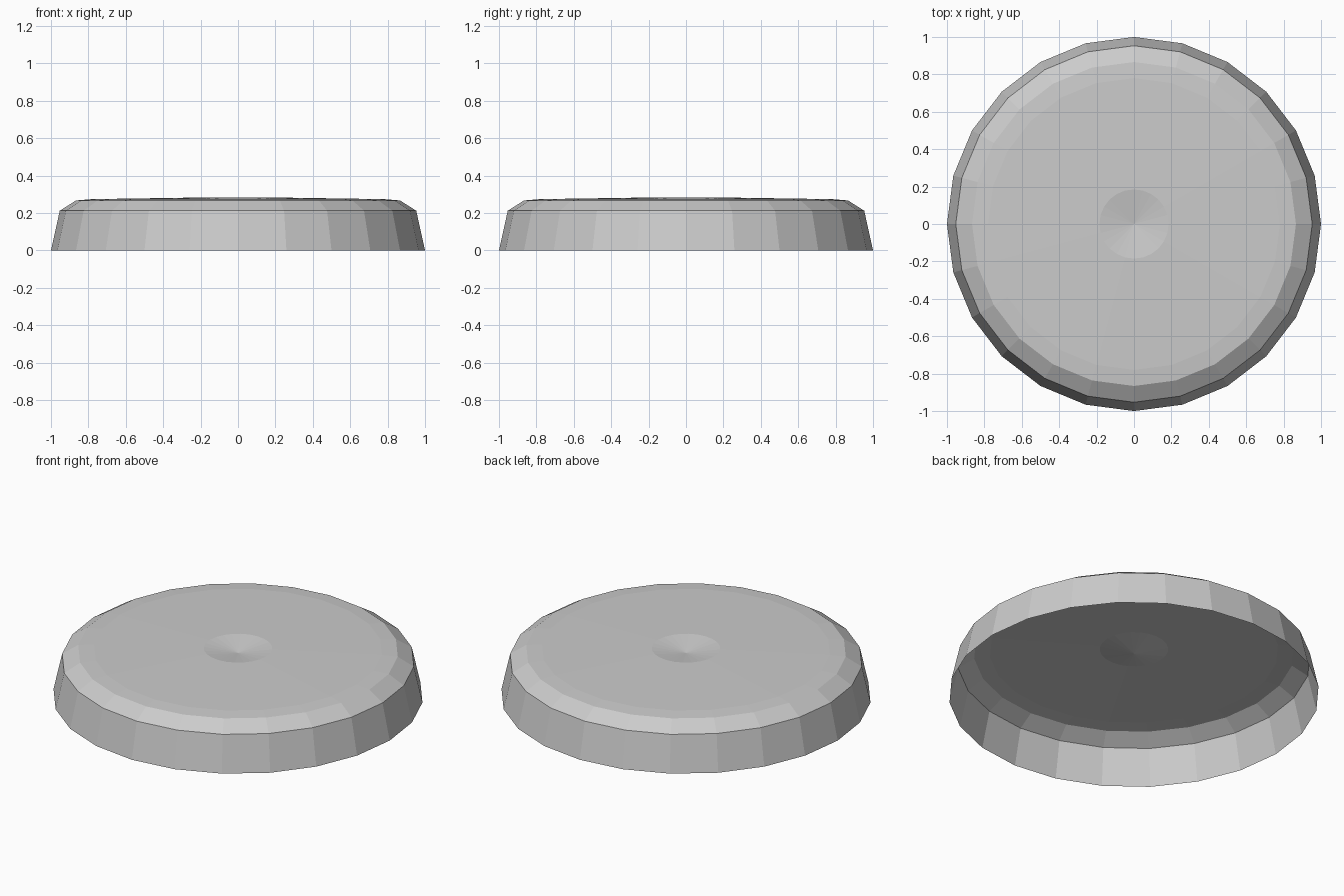
import bpy, bmesh
from math import cos, sin, tau

if "Cube" in bpy.data.objects:
    bpy.data.objects.remove(bpy.data.objects["Cube"])

SIDES = 24
# Lid profile from open bottom rim to the dimple edge: (radius, height)
PROFILE = [(1.0, 0.0), (0.953, 0.212), (0.866, 0.267), (0.78, 0.274), (0.185, 0.283)]
DIMPLE_Z = 0.255

bm = bmesh.new()

# Rings of the shell
rings = [[bm.verts.new((r * cos(tau * i / SIDES), r * sin(tau * i / SIDES), z))
          for i in range(SIDES)] for r, z in PROFILE]
centre = bm.verts.new((0, 0, DIMPLE_Z))

# Side wall, bevel and top surface
for lower, upper in zip(rings, rings[1:]):
    for i in range(SIDES):
        j = (i + 1) % SIDES
        bm.faces.new((lower[i], lower[j], upper[j], upper[i]))

# Shallow central dimple
for i in range(SIDES):
    bm.faces.new((rings[-1][i], rings[-1][(i + 1) % SIDES], centre))

mesh = bpy.data.meshes.new("round_lid")
bm.to_mesh(mesh)
bm.free()
lid = bpy.data.objects.new("round_lid", mesh)
bpy.context.collection.objects.link(lid)
